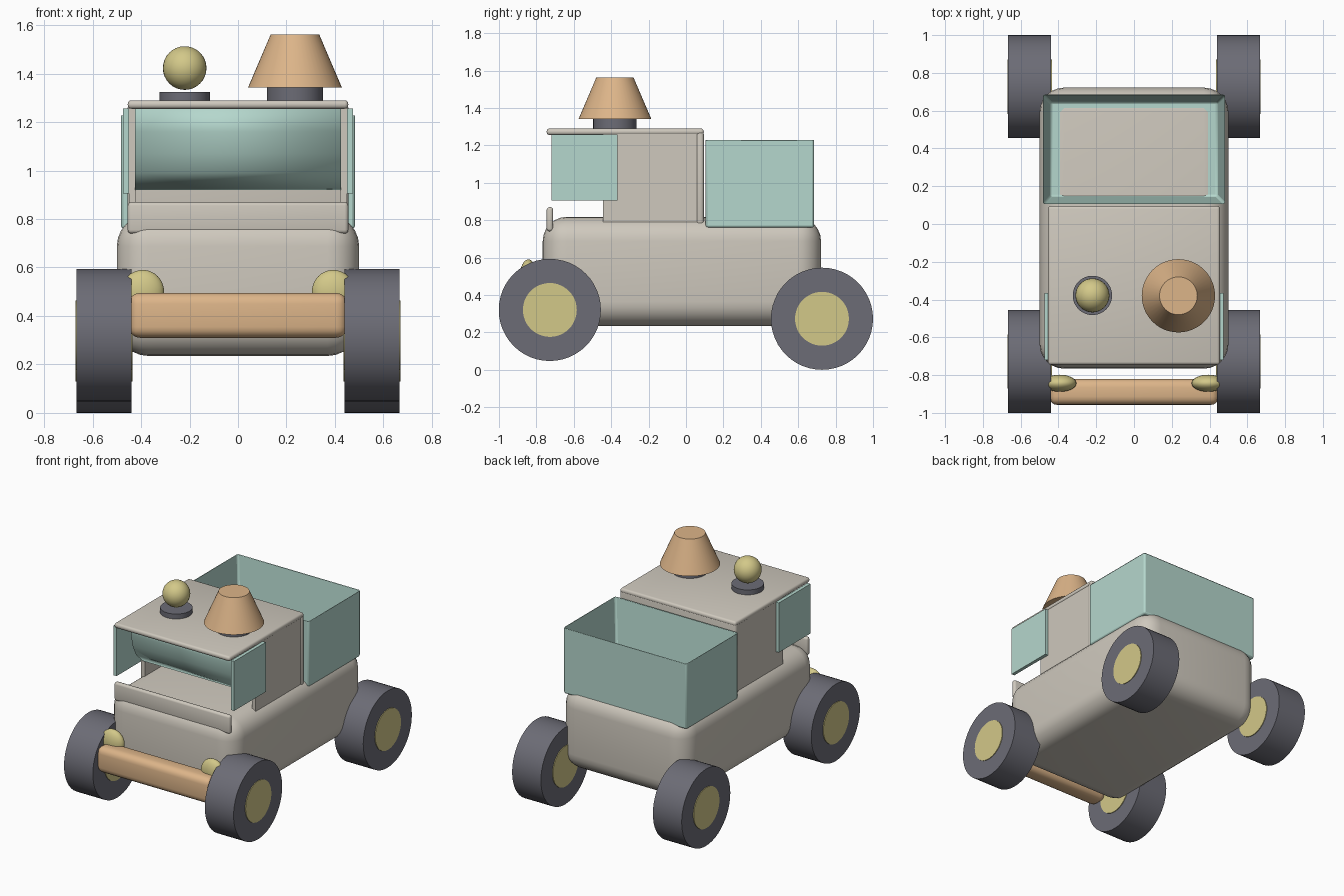
import bpy, bmesh, math
from mathutils import Matrix, Vector

cube = bpy.data.objects.get("Cube")
if cube:
    bpy.data.objects.remove(cube, do_unlink=True)


def material(name, rgb):
    mat = bpy.data.materials.new(name)
    mat.use_nodes = True
    colour = (*rgb, 1.0)
    mat.diffuse_color = colour
    mat.node_tree.nodes["Principled BSDF"].inputs["Base Color"].default_value = colour
    return mat


BEIGE = material("warm_beige", (0.62, 0.58, 0.51))
TEAL = material("pale_teal", (0.46, 0.68, 0.61))
WOOD = material("soft_orange", (0.72, 0.46, 0.25))
RUBBER = material("dark_grey", (0.15, 0.15, 0.18))
YELLOW = material("dull_yellow", (0.65, 0.58, 0.25))


def finish(name, bm, mat, smooth=35):
    """Turn a bmesh into a shaded object."""
    bmesh.ops.recalc_face_normals(bm, faces=bm.faces)
    mesh = bpy.data.meshes.new(name)
    bm.to_mesh(mesh)
    bm.free()
    obj = bpy.data.objects.new(name, mesh)
    bpy.context.collection.objects.link(obj)
    mesh.materials.append(mat)
    bpy.ops.object.select_all(action='DESELECT')
    obj.select_set(True)
    bpy.context.view_layer.objects.active = obj
    bpy.ops.object.shade_smooth_by_angle(angle=math.radians(smooth))
    return obj


def box(name, lo, hi, mat, bevel=0.0, segments=3):
    """Box between two corners, optionally rounded."""
    lo, hi = Vector(lo), Vector(hi)
    bm = bmesh.new()
    bmesh.ops.create_cube(bm, size=1)
    bmesh.ops.scale(bm, vec=hi - lo, verts=bm.verts)
    bmesh.ops.translate(bm, vec=(lo + hi) / 2, verts=bm.verts)
    if bevel:
        bmesh.ops.bevel(bm, geom=list(bm.edges), offset=bevel, segments=segments,
                        profile=0.5, affect='EDGES')
    return finish(name, bm, mat)


def cone(name, centre, r1, r2, depth, mat, axis='Z', sides=48):
    """Cylinder or truncated cone centred on a point."""
    bm = bmesh.new()
    bmesh.ops.create_cone(bm, cap_ends=True, segments=sides, radius1=r1, radius2=r2, depth=depth)
    if axis == 'X':
        bmesh.ops.rotate(bm, matrix=Matrix.Rotation(math.pi / 2, 3, 'Y'), verts=bm.verts)
    bmesh.ops.translate(bm, vec=centre, verts=bm.verts)
    return finish(name, bm, mat)


def ball(name, centre, radii, mat):
    bm = bmesh.new()
    bmesh.ops.create_uvsphere(bm, u_segments=32, v_segments=16, radius=1)
    bmesh.ops.scale(bm, vec=radii, verts=bm.verts)
    bmesh.ops.translate(bm, vec=centre, verts=bm.verts)
    return finish(name, bm, mat)


# Chassis body
box("body", (-0.5, -0.766, 0.235), (0.5, 0.722, 0.818), BEIGE, 0.13, 6)

# Cab shell
box("cab_back", (-0.455, 0.055, 0.77), (0.455, 0.095, 1.275), BEIGE, 0.015)
box("roof", (-0.455, -0.745, 1.255), (0.455, 0.095, 1.29), BEIGE, 0.015)
box("hood_plate", (-0.455, -0.745, 0.74), (0.455, -0.71, 0.87), BEIGE, 0.015)

# Curved windscreen swept across the cab
profile = [(-0.6, 1.26), (-0.595, 1.16), (-0.575, 1.07), (-0.535, 0.99), (-0.46, 0.92)]
bm = bmesh.new()
rows = [[bm.verts.new((x, y, z)) for x in (-0.425, 0.425)] for y, z in profile]
for a, b in zip(rows, rows[1:]):
    bm.faces.new((a[0], a[1], b[1], b[0]))
windscreen = finish("windscreen", bm, TEAL, 60)
thick = windscreen.modifiers.new("thickness", 'SOLIDIFY')
thick.thickness = 0.015

# Open cargo bin: inset the top and push it down to make a cavity
bm = bmesh.new()
bmesh.ops.create_cube(bm, size=1)
bmesh.ops.scale(bm, vec=(0.966, 0.58, 0.475), verts=bm.verts)
bmesh.ops.translate(bm, vec=(0, 0.395, 0.9975), verts=bm.verts)
bm.normal_update()
top = max(bm.faces, key=lambda f: f.calc_center_median().z)
bmesh.ops.inset_region(bm, faces=[top], thickness=0.055)
bmesh.ops.translate(bm, vec=(0, 0, -0.42), verts=top.verts)
cargo_bin = finish("cargo_bin", bm, TEAL)
soft = cargo_bin.modifiers.new("soft_edges", 'BEVEL')
soft.width, soft.segments = 0.012, 2

# Front bumper
box("bumper", (-0.45, -0.958, 0.31), (0.45, -0.82, 0.495), WOOD, 0.045, 4)

# Parts on both sides
for side, s in (("left", 1), ("right", -1)):
    inner, outer = sorted((s * 0.42, s * 0.45))
    box(f"cab_side_{side}", (inner, -0.445, 0.77), (outer, 0.06, 1.26), BEIGE)
    inner, outer = sorted((s * 0.45, s * 0.474))
    box(f"side_window_{side}", (inner, -0.72, 0.905), (outer, -0.365, 1.257), TEAL)
    ball(f"headlight_{side}", (s * 0.393, -0.843, 0.5), (0.088, 0.045, 0.09), YELLOW)
    for end, y, z in (("front", -0.728, 0.32), ("rear", 0.727, 0.273)):
        cone(f"{end}_tyre_{side}", (s * 0.553, y, z), 0.273, 0.273, 0.226, RUBBER, 'X')
        cone(f"{end}_hub_{side}", (s * 0.553, y, z), 0.144, 0.144, 0.236, YELLOW, 'X')

# Roof ornaments
cone("beacon_base", (-0.22, -0.378, 1.305), 0.104, 0.104, 0.04, RUBBER)
ball("beacon", (-0.22, -0.378, 1.423), (0.09, 0.09, 0.09), YELLOW)
cone("horn_base", (0.235, -0.38, 1.317), 0.116, 0.116, 0.064, RUBBER)
cone("horn", (0.235, -0.38, 1.452), 0.194, 0.1, 0.22, WOOD)
